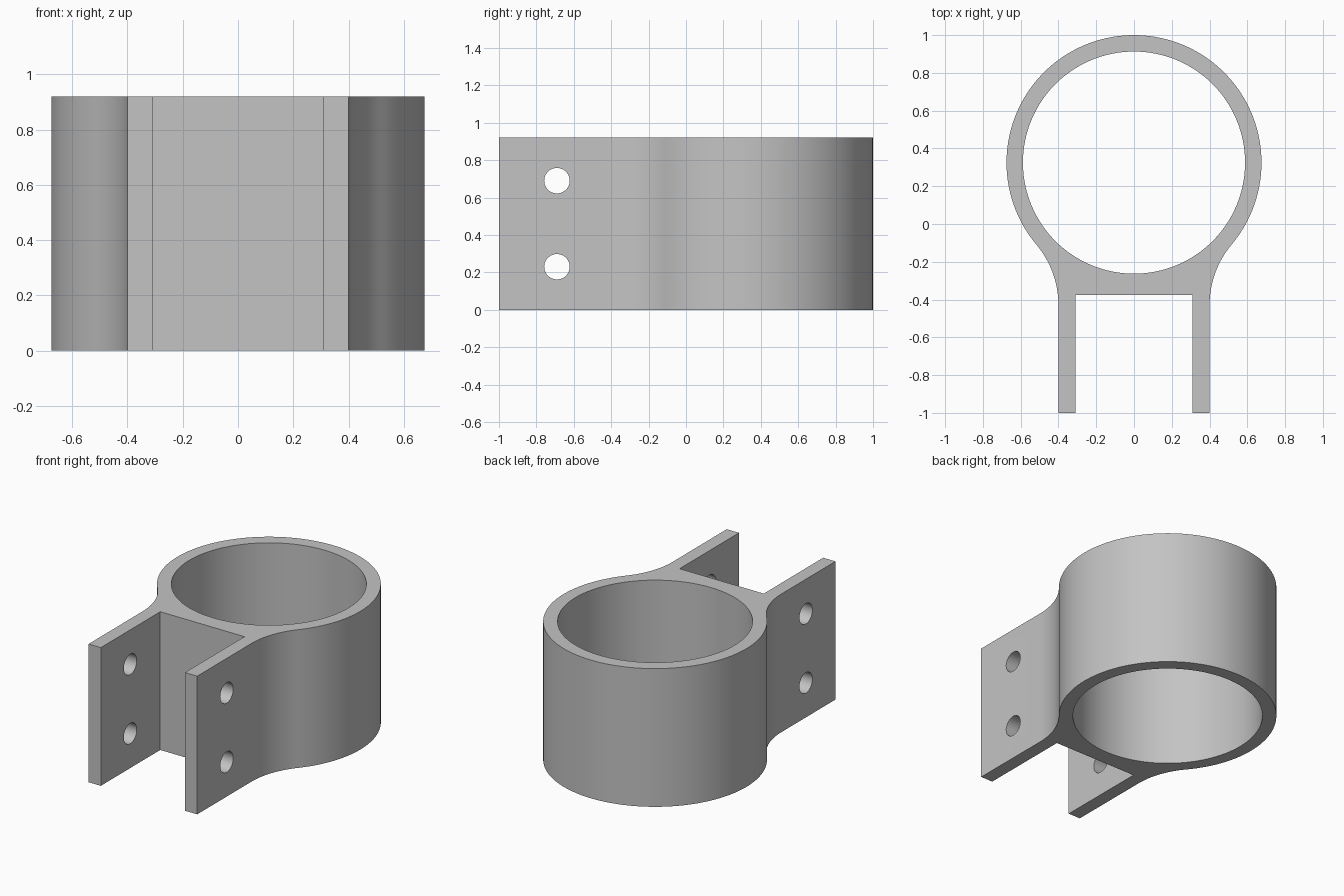
import bpy
import bmesh
from math import pi, sin, cos, atan2, sqrt
from mathutils import Matrix

cube = bpy.data.objects.get("Cube")
if cube:
    bpy.data.objects.remove(cube, do_unlink=True)

# Main dimensions
HEIGHT = 0.92
RING_Y, OUTER_R, BORE_R = 0.325, 0.675, 0.588
LEG_OUT, LEG_IN = 0.4, 0.31
WEB_Y, FRONT_Y = -0.375, -1.0
FILLET_R = 0.5
HOLE_Y, HOLE_R = -0.69, 0.068

grey = bpy.data.materials.new("plain grey")
grey.use_nodes = True
grey.diffuse_color = (0.55, 0.55, 0.55, 1)
grey.node_tree.nodes["Principled BSDF"].inputs["Base Color"].default_value = grey.diffuse_color


def arc(cx, cy, r, start, end, steps):
    angles = [start + (end - start) * i / steps for i in range(steps + 1)]
    return [(cx + r * cos(a), cy + r * sin(a)) for a in angles]


def new_object(name, bm):
    bmesh.ops.recalc_face_normals(bm, faces=bm.faces)
    mesh = bpy.data.meshes.new(name)
    bm.to_mesh(mesh)
    bm.free()
    mesh.materials.append(grey)
    obj = bpy.data.objects.new(name, mesh)
    bpy.context.collection.objects.link(obj)
    return obj


def cylinder(name, radius, depth, matrix, segments):
    bm = bmesh.new()
    bmesh.ops.create_cone(bm, cap_ends=True, segments=segments, radius1=radius,
                          radius2=radius, depth=depth, matrix=matrix)
    obj = new_object(name, bm)
    obj.hide_render = True
    return obj


# Right half of the outline: leg, tangent fillet, then the ring up to its back
fillet_x = LEG_OUT + FILLET_R
drop = sqrt((OUTER_R + FILLET_R) ** 2 - fillet_x ** 2)
tangent = atan2(-drop, fillet_x)
half = [(LEG_IN, WEB_Y), (LEG_IN, FRONT_Y), (LEG_OUT, FRONT_Y)]
half += arc(fillet_x, RING_Y - drop, FILLET_R, pi, tangent + pi, 16)
half += arc(0, RING_Y, OUTER_R, tangent, pi / 2, 64)[1:]
outline = half + [(-x, y) for x, y in reversed(half[:-1])]

# Clamp body: extruded outline
bm = bmesh.new()
base = bm.faces.new([bm.verts.new((x, y, 0)) for x, y in outline])
top = bmesh.ops.extrude_face_region(bm, geom=[base])["geom"]
bmesh.ops.translate(bm, vec=(0, 0, HEIGHT),
                    verts=[v for v in top if isinstance(v, bmesh.types.BMVert)])
clamp = new_object("pipe_clamp", bm)

# Pipe bore and the two bolt holes through both legs
cutters = [cylinder("bore_cutter", BORE_R, 2,
                    Matrix.Translation((0, RING_Y, HEIGHT / 2)), 128)]
for z in (HEIGHT / 4, HEIGHT * 3 / 4):
    place = Matrix.Translation((0, HOLE_Y, z)) @ Matrix.Rotation(pi / 2, 4, "Y")
    cutters.append(cylinder("bolt_hole_cutter", HOLE_R, 2, place, 48))

bpy.ops.object.select_all(action="DESELECT")
clamp.select_set(True)
bpy.context.view_layer.objects.active = clamp
for cutter in cutters:
    cut = clamp.modifiers.new(cutter.name, "BOOLEAN")
    cut.operation = "DIFFERENCE"
    cut.solver = "EXACT"
    cut.object = cutter
    bpy.ops.object.modifier_apply(modifier=cut.name)
    bpy.data.objects.remove(cutter, do_unlink=True)

bpy.ops.object.shade_smooth_by_angle(angle=pi / 6)
